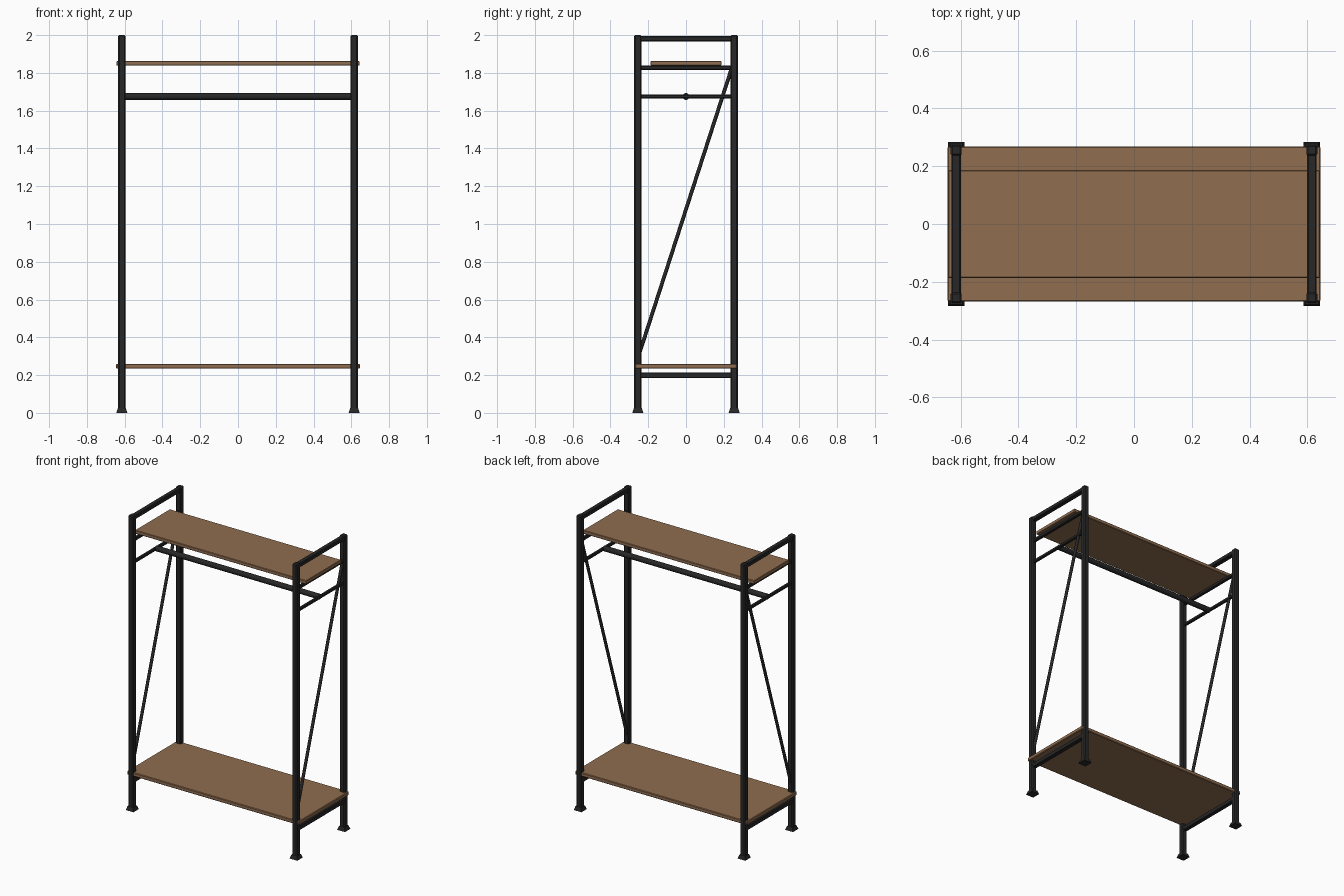
import bpy
import math
from mathutils import Vector

if "Cube" in bpy.data.objects:
    bpy.data.objects.remove(bpy.data.objects["Cube"])


def material(name, rgb):
    m = bpy.data.materials.new(name)
    m.diffuse_color = (*rgb, 1)
    m.use_nodes = True
    m.node_tree.nodes["Principled BSDF"].inputs["Base Color"].default_value = m.diffuse_color
    return m


METAL = material("black metal", (0.02, 0.02, 0.021))
WOOD = material("brown wood", (0.28, 0.155, 0.08))


def finish(ob, name, mat):
    ob.name = name
    ob.data.materials.append(mat)
    return ob


def box(name, loc, size, mat, bevel):
    bpy.ops.mesh.primitive_cube_add(size=1, location=loc)
    ob = finish(bpy.context.object, name, mat)
    ob.scale = size
    bpy.ops.object.transform_apply(location=False, rotation=False, scale=True)
    b = ob.modifiers.new("bevel", "BEVEL")
    b.width = bevel
    b.segments = 1
    return ob


def rod(name, a, b, r, sides=12):
    a, b = Vector(a), Vector(b)
    d = b - a
    bpy.ops.mesh.primitive_cylinder_add(vertices=sides, radius=r, depth=d.length,
                                        location=(a + b) / 2)
    ob = finish(bpy.context.object, name, METAL)
    ob.rotation_euler = d.to_track_quat("Z", "Y").to_euler()
    bpy.ops.object.shade_smooth_by_angle(angle=math.radians(40))
    return ob


PX, PY = 0.615, 0.255

for sx, side in ((-1, "left"), (1, "right")):
    x = sx * PX
    # upright posts and flared feet
    for sy, end in ((-1, "front"), (1, "back")):
        y = sy * PY
        box(f"{side}_{end}_post", (x, y, 1.005), (0.038, 0.038, 1.99), METAL, 0.006)
        bpy.ops.mesh.primitive_cone_add(vertices=4, radius1=0.029 * math.sqrt(2),
                                        radius2=0.021 * math.sqrt(2), depth=0.025,
                                        location=(x, y, 0.0125),
                                        rotation=(0, 0, math.pi / 4))
        finish(bpy.context.object, f"{side}_{end}_foot", METAL)
    # crossbars of the end frame
    for name, z, w, h in (("top_bar", 1.981, 0.032, 0.028),
                          ("shelf_bar", 1.827, 0.022, 0.022),
                          ("rail_bar", 1.675, 0.02, 0.02),
                          ("lower_bar", 0.199, 0.03, 0.03)):
        box(f"{side}_{name}", (x, 0, z), (w, 2 * PY - 0.02, h), METAL, 0.004)
    # diagonal brace
    rod(f"{side}_brace", (x, -0.25, 0.305), (x, 0.25, 1.85), 0.01)

# hanging rail
rod("hanging_rail", (-PX, 0, 1.675), (PX, 0, 1.675), 0.018, 16)

# shelves
box("top_shelf", (0, 0, 1.85), (1.286, 0.374, 0.024), WOOD, 0.003)
box("bottom_shelf", (0, 0, 0.247), (1.29, 0.536, 0.026), WOOD, 0.004)
